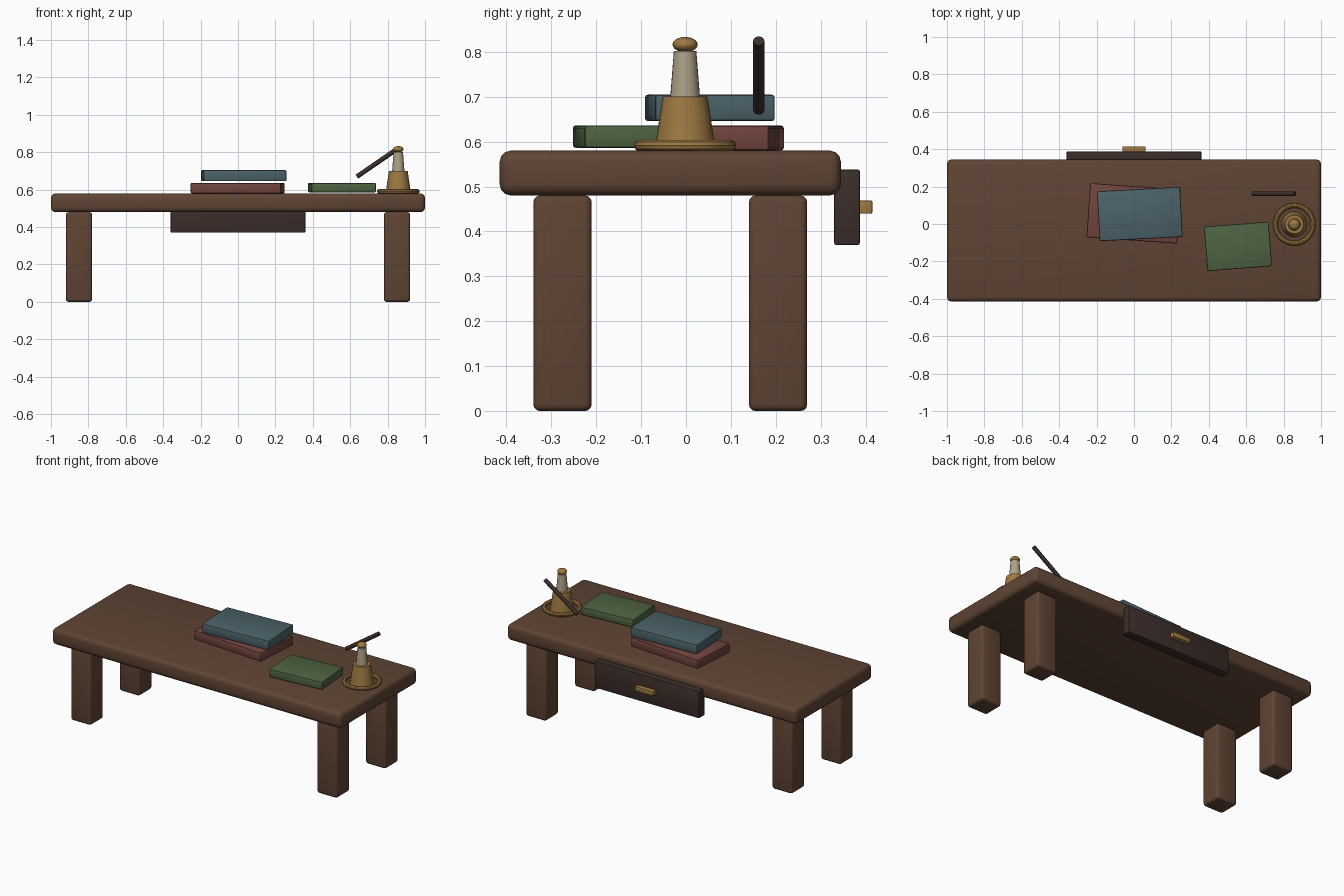
import bpy
from math import radians

if "Cube" in bpy.data.objects:
    bpy.data.objects.remove(bpy.data.objects["Cube"])


def material(name, rgb):
    m = bpy.data.materials.new(name)
    m.diffuse_color = (*rgb, 1)
    m.use_nodes = True
    m.node_tree.nodes["Principled BSDF"].inputs["Base Color"].default_value = m.diffuse_color
    return m


WOOD = material("wood", (0.115, 0.058, 0.034))
DARK = material("dark_wood", (0.045, 0.027, 0.023))
BRASS = material("brass", (0.34, 0.19, 0.053))
WAX = material("wax", (0.42, 0.36, 0.24))
BLUE = material("blue_cover", (0.07, 0.122, 0.14))
RED = material("red_cover", (0.165, 0.058, 0.048))
GREEN = material("green_cover", (0.076, 0.125, 0.053))


def finish(name, mat, smooth=True):
    o = bpy.context.object
    o.name = name
    o.data.materials.append(mat)
    if smooth:
        bpy.ops.object.shade_smooth_by_angle(angle=radians(35))
    return o


def box(name, center, size, mat, bevel, turn=0, segments=3):
    bpy.ops.mesh.primitive_cube_add(size=1, location=center)
    o = bpy.context.object
    o.scale = size
    bpy.ops.object.transform_apply(location=False, rotation=False, scale=True)
    o.rotation_euler.z = radians(turn)
    mod = o.modifiers.new("rounded_edges", "BEVEL")
    mod.width = bevel
    mod.segments = segments
    bpy.ops.object.modifier_apply(modifier=mod.name)
    return finish(name, mat)


def cone(name, xy, z0, z1, r0, r1, mat, sides=24):
    bpy.ops.mesh.primitive_cone_add(vertices=sides, radius1=r0, radius2=r1,
                                    depth=z1 - z0,
                                    location=(*xy, (z0 + z1) / 2))
    return finish(name, mat)


# Table top and legs
box("table_top", (0, -0.035, 0.53), (2, 0.76, 0.10), WOOD, 0.025)
for side, x in (("left", -0.85), ("right", 0.85)):
    for end, y in (("front", -0.275), ("back", 0.205)):
        box(f"{end}_{side}_leg", (x, y, 0.24), (0.14, 0.13, 0.48), WOOD, 0.015)

# Drawer on the back edge with its pull
box("drawer_front", (0, 0.3585, 0.454), (0.72, 0.057, 0.168), DARK, 0.004, segments=2)
box("drawer_pull", (0, 0.398, 0.454), (0.125, 0.034, 0.029), BRASS, 0.003, segments=2)

# Books
box("red_book", (-0.002, 0.057, 0.608), (0.485, 0.29, 0.056), RED, 0.007, -4, 2)
box("blue_book", (0.031, 0.053, 0.675), (0.444, 0.267, 0.059), BLUE, 0.007, 3, 2)
box("green_book", (0.556, -0.12, 0.611), (0.346, 0.238, 0.05), GREEN, 0.006, 4.5, 2)

# Candlestick: ring foot, tapered holder, candle and tip
C = (0.857, -0.002)
bpy.ops.mesh.primitive_torus_add(location=(*C, 0.591), major_radius=0.101,
                                 minor_radius=0.013, major_segments=32,
                                 minor_segments=10)
finish("candlestick_ring", BRASS)
cone("candle_holder", C, 0.58, 0.70, 0.068, 0.05, BRASS)
cone("candle", C, 0.70, 0.802, 0.033, 0.025, WAX)
bpy.ops.mesh.primitive_uv_sphere_add(segments=20, ring_count=12, radius=1,
                                     location=(*C, 0.816))
bpy.context.object.scale = (0.028, 0.028, 0.017)
finish("candle_tip", BRASS)

# Slanted pen
bpy.ops.mesh.primitive_cylinder_add(vertices=12, radius=0.0125, depth=0.272,
                                    location=(0.748, 0.162, 0.747),
                                    rotation=(0, radians(55.5), 0))
finish("pen", DARK)
